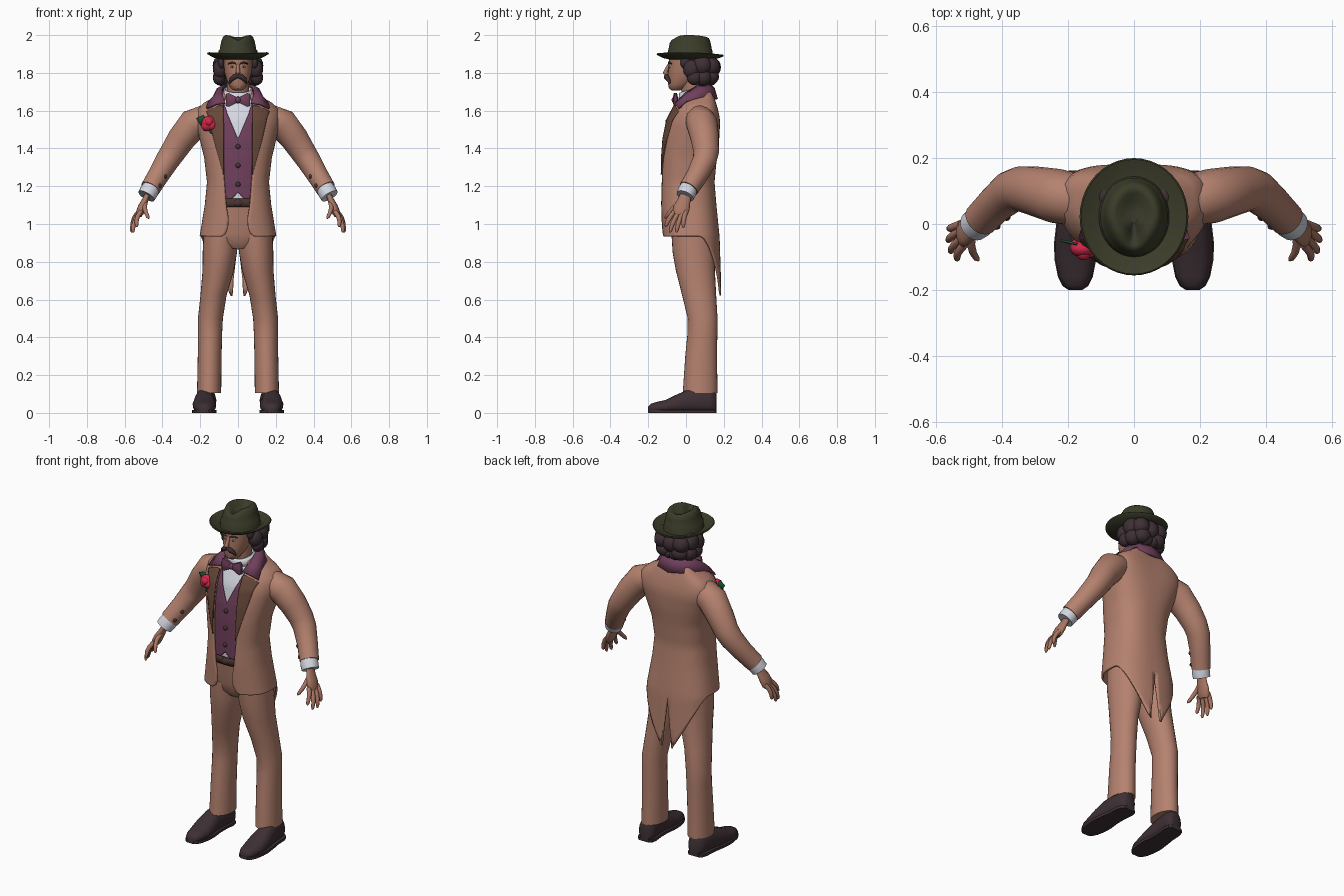
import bpy, bmesh, math
from mathutils import Vector, Matrix


def material(name, *rgb):
    m = bpy.data.materials.new(name)
    m.diffuse_color = (*rgb, 1)
    return m


COAT = material("tan_cloth", .46, .222, .158)
SKIN = material("skin", .40, .185, .125)
LAPEL = material("brown_lapel", .135, .064, .042)
PLUM = material("plum_silk", .16, .05, .105)
OLIVE = material("olive_felt", .043, .045, .022)
DARK = material("dark_hair_and_leather", .047, .029, .034)
WHITE = material("white_linen", .66, .68, .75)
RED = material("rose_red", .62, .02, .065)
GREEN = material("leaf_green", .008, .085, .028)
BROWN = material("dark_brown", .07, .033, .03)


# ---------- helpers ----------
def finish(name, bm, mat, mirror=False, solid=0, angle=45):
    bmesh.ops.recalc_face_normals(bm, faces=bm.faces[:])
    me = bpy.data.meshes.new(name)
    bm.to_mesh(me)
    bm.free()
    ob = bpy.data.objects.new(name, me)
    bpy.context.collection.objects.link(ob)
    me.materials.append(mat)
    bpy.ops.object.select_all(action='DESELECT')
    ob.select_set(True)
    bpy.context.view_layer.objects.active = ob
    bpy.ops.object.shade_smooth_by_angle(angle=math.radians(angle))
    if mirror:
        md = ob.modifiers.new("mirror", 'MIRROR')
        md.merge_threshold = .0012
    if solid:
        md = ob.modifiers.new("thickness", 'SOLIDIFY')
        md.thickness, md.offset = solid, 0
    return ob


def skin_rows(name, rows, mat, closed=True, cap=True, **kw):
    bm = bmesh.new()
    vs = [[bm.verts.new(p) for p in r] for r in rows]
    n = len(rows[0])
    for a, b in zip(vs, vs[1:]):
        for i in range(n if closed else n - 1):
            j = (i + 1) % n
            bm.faces.new((a[i], a[j], b[j], b[i]))
    if closed and cap:
        bm.faces.new(vs[0])
        bm.faces.new(vs[-1])
    return finish(name, bm, mat, **kw)


def oval(cx, cy, z, rx, ry, n=28, e=1.0):
    pts = []
    for i in range(n):
        c, s = math.cos(math.tau * i / n), math.sin(math.tau * i / n)
        pts.append((cx + rx * math.copysign(abs(c) ** e, c), cy + ry * math.copysign(abs(s) ** e, s), z))
    return pts


def tube(name, pts, mat, n=16, flat=1.0, **kw):
    """pts are (x, y, z, radius); flat squashes the section across the y direction"""
    P, rows = [Vector(p[:3]) for p in pts], []
    for i, p in enumerate(P):
        t = (P[min(i + 1, len(P) - 1)] - P[max(i - 1, 0)]).normalized()
        ref = Vector((0, 1, 0)) if abs(t.y) < .9 else Vector((0, 0, 1))
        a = (ref - t * ref.dot(t)).normalized()
        b, r = t.cross(a), pts[i][3]
        rows.append([p + a * r * math.cos(math.tau * k / n) + b * r * flat * math.sin(math.tau * k / n)
                     for k in range(n)])
    return skin_rows(name, rows, mat, **kw)


def blobs(name, items, mat, seg=16, **kw):
    bm = bmesh.new()
    for x, y, z, rx, ry, rz in items:
        bmesh.ops.create_uvsphere(bm, u_segments=seg, v_segments=seg // 2 + 2, radius=1,
                                  matrix=Matrix.Translation((x, y, z)) @ Matrix.Diagonal((rx, ry, rz, 1)))
    return finish(name, bm, mat, **kw)


def lerp(table, z):
    for a, b in zip(table, table[1:]):
        if a[0] >= z >= b[0]:
            t = (a[0] - z) / (a[0] - b[0])
            return [p + (q - p) * t for p, q in zip(a[1:], b[1:])]
    return list(table[0][1:] if z > table[0][0] else table[-1][1:])


# ---------- torso section: height, half width, front, back ----------
BODY = [(1.70, .085, 0, .13), (1.66, .13, -.04, .145), (1.62, .21, -.065, .16), (1.55, .222, -.10, .175),
        (1.45, .197, -.12, .17), (1.35, .173, -.127, .157), (1.22, .158, -.13, .145),
        (1.10, .170, -.13, .155), (.93, .198, -.12, .172), (.62, .20, -.12, .182)]
OPEN = [(1.70, .06), (1.64, .078), (1.25, .074), (1.10, .062), (1.03, .05), (.98, .053), (.95, .065), (.93, .09)]


def shift(z, u):
    return .03 * u * u * min(1, max(0, (z - 1.35) / .2))


def front_y(z, x):
    rx, yf, yb = lerp(BODY, z)
    u = min(1, abs(x) / rx)
    return (yf + yb) / 2 - (yb - yf) / 2 * (1 - u ** 2.5) ** .4 + shift(z, u)


def front_band(name, x_in, x_out, z0, z1, off, thick, mat, n=24, cols=8):
    rows = []
    for i in range(n + 1):
        z = z0 + (z1 - z0) * i / n
        a, b = lerp(x_in, z)[0], lerp(x_out, z)[0]
        rows.append([(x, front_y(z, x) - off, z) for x in (a + (b - a) * k / cols for k in range(cols + 1))])
    return skin_rows(name, rows, mat, closed=False, mirror=True, solid=thick)


# ---------- tail coat ----------
cols = []
for k in range(33):
    s = k / 32
    ph = -90 + 180 * s
    hem = .935 - .315 * min(1, max(0, (ph - 5) / 78)) ** 1.4
    zs = [1.70 - .70 * i / 22 for i in range(22)] + [1.0 + (hem - 1.0) * i / 10 for i in range(11)]
    col = []
    for z in zs:
        rx, yf, yb = lerp(BODY, z)
        p0 = -math.acos(min(1, lerp(OPEN, z)[0] / rx) ** 1.25)
        a = p0 + (math.pi / 2 - p0) * s
        u = max(0, math.cos(a)) ** .8
        y = (yf + yb) / 2 + (yb - yf) / 2 * math.copysign(abs(math.sin(a)) ** .8, a) + shift(z, u)
        slit = .035 * min(1, max(0, (.90 - z) / .28))
        col.append((0 if s == 1 and slit == 0 else max(rx * u, slit), y, z))
    cols.append(col)
skin_rows("tail_coat", cols, COAT, closed=False, mirror=True, solid=.012)

front_band("lapels", OPEN, [(1.625, .095), (1.60, .168), (1.57, .155), (1.45, .128), (1.26, .076)],
           1.625, 1.262, .009, .008, LAPEL)
front_band("waistcoat", [(1.64, .074), (1.58, .055), (1.45, 0), (1.165, 0), (1.13, .035)], [(2, .11)],
           1.64, 1.13, -.012, .006, PLUM, n=44)
front_band("shirt_front", [(2, 0)], [(2, .10)], 1.67, 1.11, -.021, .006, WHITE)
front_band("belt", [(2, 0)], [(2, .10)], 1.135, 1.09, -.009, .008, BROWN, n=2)
blobs("belt_buckle", [(0, -.125, 1.112, .025, .008, .018)], BROWN, seg=8)
blobs("waistcoat_buttons", [(0, front_y(z, 0) + .008, z, .013, .009, .013) for z in (1.41, 1.31, 1.21)], BROWN)

# rolled collar around the neck
inner = [(.068, -.052, 1.64), (.085, 0, 1.69), (.08, .06, 1.728), (.05, .103, 1.742), (0, .118, 1.745)]
mid = [(.115, -.055, 1.635), (.12, 0, 1.68), (.108, .07, 1.713), (.07, .127, 1.718), (0, .146, 1.717)]
outer = [(.165, -.04, 1.612), (.152, 0, 1.648), (.13, .08, 1.668), (.085, .14, 1.668), (0, .162, 1.66)]
skin_rows("coat_collar", [inner, mid, outer], PLUM, closed=False, mirror=True, solid=.014)

# ---------- sleeves, cuffs, hands ----------
tube("sleeves", [(.14, .065, 1.545, .07), (.185, .075, 1.548, .08), (.235, .085, 1.53, .083), (.30, .10, 1.45, .075),
                 (.345, .107, 1.38, .068), (.375, .098, 1.335, .064), (.42, .06, 1.26, .057),
                 (.464, .015, 1.188, .053)], COAT, n=22, mirror=True)
tube("shirt_cuffs", [(.455, .02, 1.20, .047), (.472, .005, 1.17, .050), (.485, -.005, 1.148, .048)],
     WHITE, n=20, mirror=True)
blobs("sleeve_buttons", [(.386, .021, 1.252, .012, .012, .012), (.416, -.006, 1.203, .012, .012, .012)],
      BROWN, seg=10, mirror=True)
tube("palms", [(.476, .002, 1.165, .028), (.492, -.01, 1.125, .034), (.508, -.022, 1.09, .043),
               (.52, -.03, 1.06, .042), (.525, -.034, 1.045, .032)], SKIN, flat=.5, mirror=True)
fingers = {"index_fingers": ((.515, -.062, 1.065), (.535, -.108, .985)),
           "middle_fingers": ((.522, -.043, 1.055), (.555, -.085, .955)),
           "ring_fingers": ((.526, -.02, 1.055), (.563, -.05, .955)),
           "little_fingers": ((.525, 0, 1.065), (.56, -.014, .98)),
           "thumbs": ((.492, -.035, 1.11), (.472, -.11, 1.03))}
for name, (a, b) in fingers.items():
    a, b = Vector(a), Vector(b)
    out = Vector((.010, -.004, .004))
    pts = [(*(a.lerp(b, t) + out * 4 * t * (1 - t)), r) for t, r in
           ((0, .013), (.35, .0125), (.65, .0115), (.9, .0095), (1, .004))]
    tube(name, pts, SKIN, n=10, mirror=True)

# ---------- trousers and shoes ----------
LEG = [(.105, .153, .075, .064, .092), (.3, .15, .08, .063, .084), (.42, .148, .087, .064, .079),
       (.5, .146, .088, .066, .079), (.62, .13, .07, .069, .09), (.75, .105, .05, .083, .103),
       (.85, .096, .04, .091, .111), (.95, .09, .035, .093, .112)]
skin_rows("trouser_legs", [oval(x, y, z, rx, ry) for z, x, y, rx, ry in LEG], COAT, mirror=True)
skin_rows("trouser_seat", [oval(0, y, z, rx, ry, e=.85) for z, y, rx, ry in
                           ((.87, .04, .07, .085), (.90, .038, .15, .105), (.95, .034, .182, .112),
                            (1.03, .025, .165, .115), (1.12, .012, .15, .115))], COAT)
shoe = [(-.2, .018, .03), (-.188, .036, .043), (-.16, .05, .053), (-.11, .06, .064), (-.06, .062, .088),
        (0, .055, .115), (.06, .05, .13), (.12, .052, .128), (.15, .044, .115), (.162, .03, .10)]
skin_rows("shoes", [[(.178 - .015 * max(0, y / .16) + px, y, h / 2 + pz + .004)
                     for px, pz, _ in oval(0, 0, 0, 1, 1, 24, .7)
                     for px, pz in [(px * w * (1 - .22 * max(0, pz)), pz * h / 2)]] for y, w, h in shoe],
          DARK, mirror=True)
skin_rows("shoe_soles", [[(.178 - .012 * max(0, y / .16) + px, y, z) for px, z in
                          ((-w - .003, 0), (w + .003, 0), (w + .003, .016), (-w - .003, .016))]
                         for y, w, h in shoe], DARK, mirror=True, angle=30)

# ---------- shirt collar and bow tie ----------
rows = []
for t in (0, .5, 1):
    rows.append([(x, y, z + t * (.02 + .30 * (y + .03))) for x, y, z in
                 oval(0, .035, 1.655 + .02 * t, .078 - .008 * t, .072 - .006 * t)])
skin_rows("shirt_collar", rows, WHITE, cap=False, solid=.008)
wing = [(.006, .014, .012), (.025, .024, .014), (.05, .036, .014), (.064, .031, .008)]
skin_rows("bow_tie_wings", [[(x, -.056 + d * b, 1.657 + h * a) for a, b in
                             ((1, -.6), (.3, -1), (-.3, -1), (-1, -.6), (-1, .6), (-.3, 1), (.3, 1), (1, .6))]
                            for x, h, d in wing], PLUM, mirror=True)
blobs("bow_tie_knot", [(0, -.06, 1.657, .016, .016, .018)], PLUM)

# ---------- rose on the chest ----------
blobs("rose", [(-.155, -.075, 1.532, .038, .027, .04), (-.17, -.07, 1.52, .025, .027, .028),
               (-.138, -.078, 1.523, .025, .026, .028), (-.153, -.088, 1.54, .022, .022, .022)], RED)
for name, tip, side, base in (("rose_leaf_upper", (-.222, -.05, 1.56), (.005, 0, .03), (-.15, -.068, 1.53)),
                              ("rose_leaf_lower", (-.105, -.10, 1.465), (.024, 0, .012), (-.15, -.075, 1.53))):
    bm = bmesh.new()
    t, s, b = Vector(tip), Vector(side), Vector(base)
    m = t.lerp(b, .45)
    bm.faces.new([bm.verts.new(p) for p in (t, m + s, b, m - s)])
    finish(name, bm, GREEN, solid=.007)

# ---------- head ----------
HEAD = [(1.708, .022, -.076, -.03), (1.717, .037, -.09, -.01), (1.74, .05, -.095, .03), (1.77, .063, -.095, .07),
        (1.80, .071, -.095, .10), (1.84, .075, -.092, .12), (1.90, .075, -.088, .12)]
skin_rows("head", [oval(0, (f + b) / 2, z, rx, (b - f) / 2, e=.9) for z, rx, f, b in HEAD], SKIN)
tube("neck", [(0, .04, 1.65, .06), (0, .032, 1.72, .058), (0, .03, 1.79, .058)], SKIN, n=20)
tube("nose", [(0, -.088, 1.845, .008), (0, -.102, 1.82, .010), (0, -.11, 1.80, .013), (0, -.098, 1.785, .009)],
     SKIN, n=10)
tube("moustache", [(0, -.103, 1.784, .010), (.018, -.104, 1.779, .014), (.036, -.094, 1.765, .011),
                   (.046, -.085, 1.745, .004)], DARK, n=10, mirror=True)
tube("eyebrows", [(.012, -.093, 1.849, .004), (.03, -.09, 1.855, .006), (.052, -.076, 1.848, .003)],
     DARK, n=8, mirror=True)
blobs("eye_whites", [(.03, -.085, 1.832, .011, .006, .005)], WHITE, seg=10, mirror=True)
blobs("pupils", [(.03, -.089, 1.832, .005, .004, .005)], DARK, seg=8, mirror=True)

# wavy hair lumps below the hat
blobs("hair", [(.088, .0, 1.855, .018, .03, .035), (.095, .03, 1.82, .038, .045, .05), (.10, .045, 1.775, .033, .04, .04),
               (.092, .085, 1.84, .042, .05, .05), (.085, .09, 1.775, .043, .045, .045),
               (.06, .13, 1.835, .05, .05, .05), (.05, .13, 1.78, .05, .045, .042),
               (0, .13, 1.83, .05, .055, .055), (.02, .12, 1.765, .04, .045, .035)], DARK, mirror=True)

# ---------- hat: half width, half depth, height, brim lift, pinch ----------
PROFILE = [(.09, .105, 1.87, 0, 0), (.13, .145, 1.876, .4, 0), (.16, .174, 1.886, 1, 0), (.165, .178, 1.892, 1, 0),
           (.16, .174, 1.896, 1, 0), (.13, .145, 1.887, .4, 0), (.107, .122, 1.884, 0, 0), (.104, .12, 1.89, 0, 0),
           (.102, .118, 1.918, 0, 0), (.097, .115, 1.923, 0, 0), (.089, .108, 1.965, 0, .15),
           (.08, .10, 1.99, 0, .35), (.068, .088, 2.0, 0, .5), (.054, .073, 1.998, 0, .6),
           (.036, .052, 1.982, 0, .6), (.012, .02, 1.975, 0, .6)]
rows = []
for rx, ry, z, lift, pinch in PROFILE:
    row = []
    for i in range(40):
        c, s = math.cos(math.tau * i / 40), math.sin(math.tau * i / 40)
        f = max(0, -s)
        drop = .05 * pinch * (f ** 4) + .02 * pinch * max(0, s) ** 2
        row.append((rx * c * (1 - .55 * pinch * f), .022 + ry * s, z + lift * (.012 * c * c + .008 * f) - drop))
    rows.append(row)
hat = skin_rows("hat", rows, OLIVE, angle=60)
